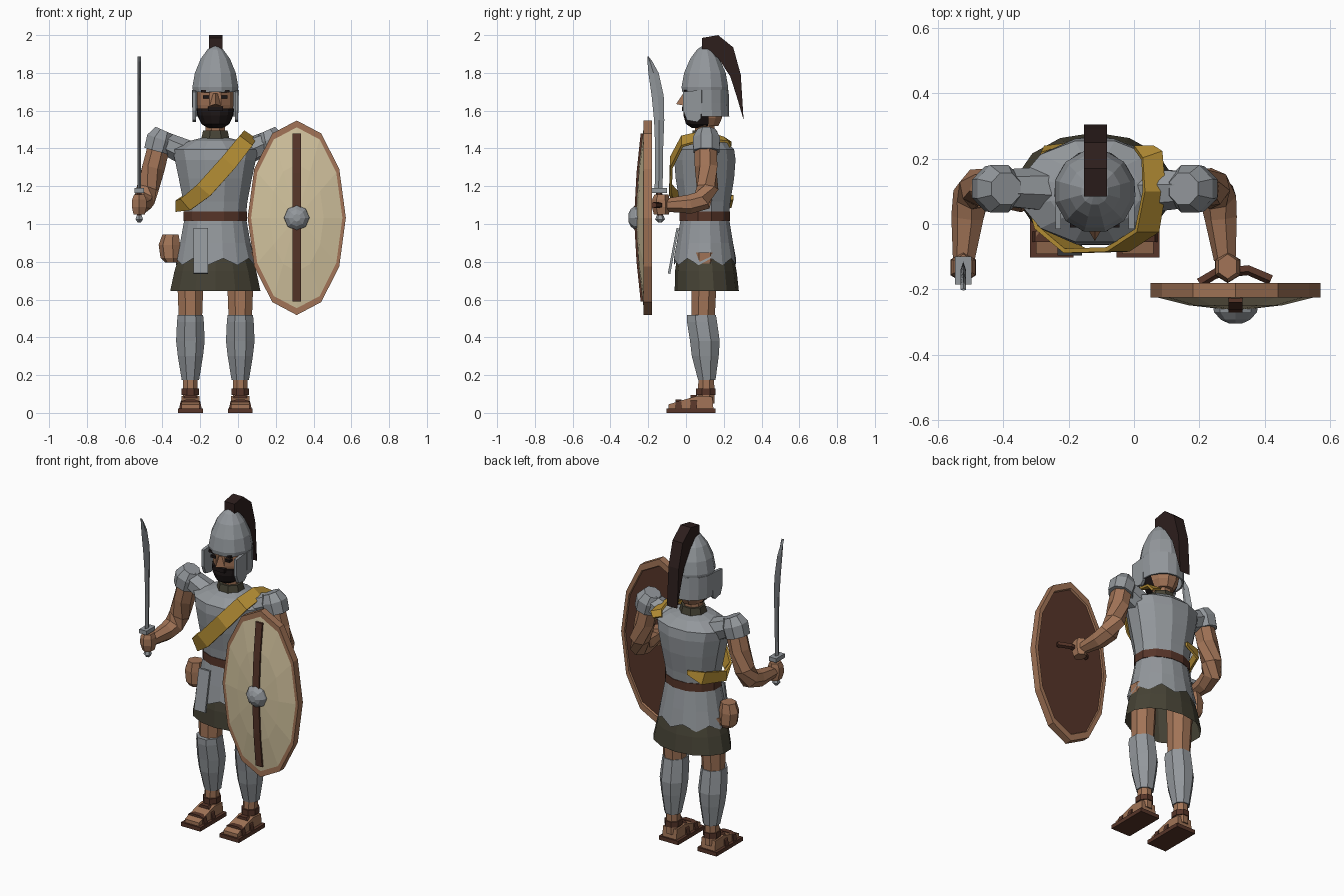
import bpy, bmesh, math
from mathutils import Vector

CX, CY = -0.12, 0.10   # body axis


def material(name, rgb):
    m = bpy.data.materials.new(name)
    m.diffuse_color = (*rgb, 1)
    return m


SKIN = material("tan_skin", (0.36, 0.175, 0.095))
STEEL = material("steel_grey", (0.29, 0.31, 0.33))
BROWN = material("dark_brown", (0.095, 0.036, 0.022))
CREST = material("crest_dark", (0.026, 0.013, 0.012))
BLACK = material("black_hair", (0.012, 0.008, 0.008))
OLIVE = material("olive_cloth", (0.062, 0.056, 0.036))
GOLD = material("gold_cloth", (0.46, 0.27, 0.035))
CREAM = material("cream_paint", (0.64, 0.54, 0.34))


def skin_rings(name, rings, mat, closed=True, caps=(True, True)):
    """Bridge a list of equal point rings into one mesh."""
    bm = bmesh.new()
    vs = [[bm.verts.new(p) for p in r] for r in rings]
    n = len(vs[0])
    for a, b in zip(vs, vs[1:]):
        for i in range(n if closed else n - 1):
            j = (i + 1) % n
            bm.faces.new((a[i], a[j], b[j], b[i]))
    if caps[0]:
        bm.faces.new(vs[0][::-1])
    if caps[1]:
        bm.faces.new(vs[-1])
    bmesh.ops.recalc_face_normals(bm, faces=bm.faces)
    me = bpy.data.meshes.new(name)
    bm.to_mesh(me)
    bm.free()
    me.materials.append(mat)
    ob = bpy.data.objects.new(name, me)
    bpy.context.collection.objects.link(ob)
    return ob


def loft(name, rings, mat, n=8, phase=0.5, arc=None, caps=(True, True), jag=0):
    """Horizontal elliptical rings (x, y, z, rx, ry); arc gives a partial sheet in degrees."""
    out = []
    for k, (x, y, z, rx, ry) in enumerate(rings):
        ring = []
        for i in range(n):
            a = math.radians(arc[0] + (arc[1] - arc[0]) * i / (n - 1)) if arc else 2 * math.pi * (i + phase) / n
            dz = jag * (-1) ** i if k == 0 else 0
            ring.append((x + rx * math.cos(a), y + ry * math.sin(a), z + dz))
        out.append(ring)
    return skin_rings(name, out, mat, closed=not arc, caps=caps)


def body(name, rows, mat, **kw):
    """Loft on the body axis from rows of (z, rx, ry)."""
    return loft(name, [(CX, CY, z, rx, ry) for z, rx, ry in rows], mat, **kw)


def limb(name, pts, radii, mat, n=7):
    """Tube through points with a radius at each."""
    pts = [Vector(p) for p in pts]
    rings = []
    for i, (p, r) in enumerate(zip(pts, radii)):
        d = pts[min(i + 1, len(pts) - 1)] - pts[max(i - 1, 0)]
        q = d.to_track_quat('Z', 'Y')
        rings.append([p + q @ Vector((r * math.cos(2 * math.pi * (k + .5) / n),
                                      r * math.sin(2 * math.pi * (k + .5) / n), 0)) for k in range(n)])
    return skin_rings(name, rings, mat)


def prism(name, x, w, profile, mat):
    """Side profile of (y, z) points given a width along x."""
    return skin_rings(name, [[(x + s * w / 2, y, z) for y, z in profile] for s in (-1, 1)], mat)


def box(name, x, y, z, mat):
    return prism(name, (x[0] + x[1]) / 2, x[1] - x[0],
                 [(y[0], z[0]), (y[1], z[0]), (y[1], z[1]), (y[0], z[1])], mat)


def thicken(ob, t, offset=0):
    m = ob.modifiers.new("thickness", 'SOLIDIFY')
    m.thickness, m.offset = t, offset


# Torso, belt and skirts
body("cuirass", [(1.02, .165, .13), (1.12, .176, .14), (1.24, .20, .16), (1.34, .222, .168),
                 (1.395, .235, .16), (1.44, .14, .115), (1.455, .08, .07)], STEEL, n=12)
body("belt", [(1.015, .174, .138), (1.065, .174, .138)], BROWN, n=12)
body("armour_skirt", [(.80, .212, .168), (.90, .19, .152), (1.02, .168, .132)], STEEL, n=16,
     caps=(False, True), jag=.018)
loft("cloth_skirt", [(CX, .11, .645, .245, .17), (CX, .105, .75, .222, .163), (CX, CY, .88, .18, .14)],
     OLIVE, n=14, caps=(False, True))
prism("front_flap", -.197, .075, [(-.05, .98), (-.038, .98), (-.083, .735), (-.096, .74)], STEEL)
loft("pouch", [(-.35, .09, .795, .035, .04), (-.355, .09, .82, .055, .055),
               (-.36, .09, .89, .06, .055), (-.355, .09, .945, .045, .045)], SKIN, n=7)

# Neck, head and face
body("collar", [(1.42, .088, .085), (1.495, .07, .07)], OLIVE)
body("neck", [(1.45, .056, .056), (1.58, .056, .056)], SKIN)
body("head", [(1.52, .06, .075), (1.56, .085, .095), (1.63, .096, .108), (1.74, .098, .108)], SKIN, n=10, phase=0)
body("beard", [(1.508, .042, .07), (1.53, .075, .104), (1.575, .097, .117), (1.612, .101, .115)], BLACK,
     n=8, arc=(170, 370))
box("moustache", (-.16, -.08), (-.022, 0), (1.598, 1.622), BLACK)
skin_rings("nose", [[(CX - .012, -.005, 1.69), (CX + .012, -.005, 1.69), (CX, -.016, 1.69)],
                    [(CX - .03, -.002, 1.625), (CX + .03, -.002, 1.625), (CX, -.052, 1.635)]], SKIN)
for s in (-1, 1):
    x = CX + s * .048
    box("eye", (x - .017, x + .017), (-.006, .03), (1.664, 1.679), BLACK)
    box("eyebrow", (x - .028, x + .028), (-.010, .03), (1.695, 1.709), BLACK)

# Helmet
body("helmet_dome", [(1.70, .122, .124), (1.725, .126, .128), (1.80, .112, .114), (1.875, .08, .08),
                     (1.925, .042, .042), (1.942, .014, .014)], STEEL, n=12, caps=(False, True))
thicken(body("neck_guard", [(1.57, .117, .124), (1.64, .119, .122), (1.71, .121, .121)], STEEL, n=9,
             arc=(-8, 188), caps=(False, False)), .01)
for s in (-1, 1):
    prism("cheek_plate", CX + s * .112, .018,
          [(-.015, 1.70), (.085, 1.71), (.08, 1.56), (.06, 1.54), (.005, 1.55), (-.015, 1.60)], STEEL)
prism("helmet_crest", -.118, .07, [(.085, 1.985), (.17, 2.0), (.25, 1.935), (.29, 1.79), (.305, 1.55),
                                  (.27, 1.67), (.235, 1.78), (.17, 1.88), (.085, 1.92)], CREST)

# Legs and sandals
for s in (-1, 1):
    x = CX + s * .132
    loft("thigh", [(x, .09, .48, .066, .066), (x, .095, .65, .073, .07), (x, .1, .85, .08, .08)], SKIN)
    loft("greave", [(x, .11, .175, .05, .05), (x, .102, .30, .072, .077), (x, .10, .38, .082, .085),
                    (x, .085, .48, .077, .086), (x, .082, .517, .073, .083)], STEEL)
    loft("ankle", [(x, .105, .05, .042, .05), (x, .108, .20, .042, .044)], SKIN)
    loft("ankle_strap", [(x, .105, .096, .05, .056), (x, .105, .13, .05, .056)], BROWN)
    box("sandal_sole", (x - .066, x + .066), (-.103, .155), (0, .024), BROWN)
    prism("foot", x, .096, [(-.092, .022), (-.092, .045), (-.03, .064), (.06, .09), (.14, .085), (.145, .022)], SKIN)
    for y, top in ((-.055, .066), (.025, .092)):
        skin_rings("foot_strap", [[(x + dx, y + dy, z) for dx, z in
                   ((-.06, .022), (-.052, .06), (-.025, top + .004), (.025, top + .004), (.052, .06), (.06, .022))]
                   for dy in (0, .032)], BROWN)

# Arms and shoulder guards
for s in (-1, 1):
    def P(dx, y, z):
        return (CX + s * dx, y, z)
    limb("shoulder_guard", [P(.272, .108, 1.495), P(.292, .108, 1.45), P(.31, .108, 1.385)],
         [.052, .078, .074], STEEL, n=8)
    limb("shoulder", [P(.16, .105, 1.38), P(.27, .108, 1.43)], [.07, .06], STEEL)
    limb("arm", [P(.295, .105, 1.42), P(.325, .108, 1.30), P(.358, .112, 1.19), P(.378, .085, 1.125),
                 P(.388, .02, 1.105), P(.40, -.11, 1.10)], [.06, .062, .06, .058, .052, .035], SKIN)
    hx = -.523 if s < 0 else .287
    loft("fist", [(hx, -.13, 1.05, .034, .04), (hx, -.133, 1.09, .045, .048),
                  (hx, -.133, 1.13, .043, .046), (hx, -.13, 1.155, .032, .038)], SKIN, n=6)

# Sword
SX = -.523
loft("sword_blade", [(SX, y, z, .009, w) for z, y, w in
                     ((1.17, -.145, .021), (1.40, -.142, .021), (1.55, -.142, .027), (1.68, -.15, .032),
                      (1.80, -.172, .027), (1.86, -.191, .013), (1.887, -.201, .003))], STEEL, n=4, phase=0)
box("sword_guard", (SX - .025, SX + .025), (-.185, -.10), (1.165, 1.19), STEEL)
loft("sword_grip", [(SX, -.138, 1.03, .014, .016), (SX, -.142, 1.17, .014, .016)], BROWN, n=6)
loft("pommel", [(SX, -.137, 1.008, .01, .01), (SX, -.137, 1.025, .023, .026), (SX, -.137, 1.045, .015, .018)], STEEL, n=6)


# Shield
def oval(k, y, rx=.26, rz=.515, n=12):
    return [(.311 + k * rx * math.sin(2 * math.pi * i / n), y, 1.033 + k * rz * math.cos(2 * math.pi * i / n))
            for i in range(n)]


skin_rings("shield_rim", [oval(.91, -.19), oval(.92, -.18), oval(1, -.18), oval(1, -.225), oval(.93, -.225)],
           SKIN, caps=(False, False))
skin_rings("shield_back", [oval(.93, -.192), oval(.93, -.20)], BROWN)
skin_rings("shield_face", [oval(.935, -.224), oval(.55, -.249), oval(.12, -.262)], CREAM, caps=(False, True))
prism("shield_spine", .311, .044, [(-.21, .59), (-.24, .59), (-.262, .80), (-.275, 1.03),
                                  (-.262, 1.27), (-.24, 1.48), (-.21, 1.48)], BROWN)
skin_rings("shield_boss", [oval(1, y, r, r, 8) for y, r in ((-.245, .069), (-.27, .066), (-.293, .045), (-.305, .02))], STEEL)
limb("shield_handle", [(.20, -.18, 1.10), (.25, -.15, 1.10), (.35, -.14, 1.10), (.42, -.17, 1.10)], [.017] * 4, BROWN, n=5)

# Sash: centre points with half-width vectors
path = [((.03, .235, 1.42), (.03, 0, -.012)), ((.055, .21, 1.445), (.03, .01, -.01)),
        ((.062, .10, 1.468), (.032, 0, -.022)), ((.04, -.02, 1.438), (.034, 0, -.026)),
        ((-.05, -.078, 1.325), (.034, 0, -.03)), ((-.18, -.082, 1.18), (.034, 0, -.03)),
        ((-.275, -.02, 1.105), (.025, -.01, -.03)), ((-.325, .08, 1.095), (0, 0, -.03)),
        ((-.275, .225, 1.12), (.005, .01, -.035)), ((-.18, .245, 1.14), (0, 0, -.012))]
sash = skin_rings("sash", [[Vector(p) - Vector(w), Vector(p) + Vector(w)] for p, w in path], GOLD,
                  closed=False, caps=(False, False))
thicken(sash, .014)
